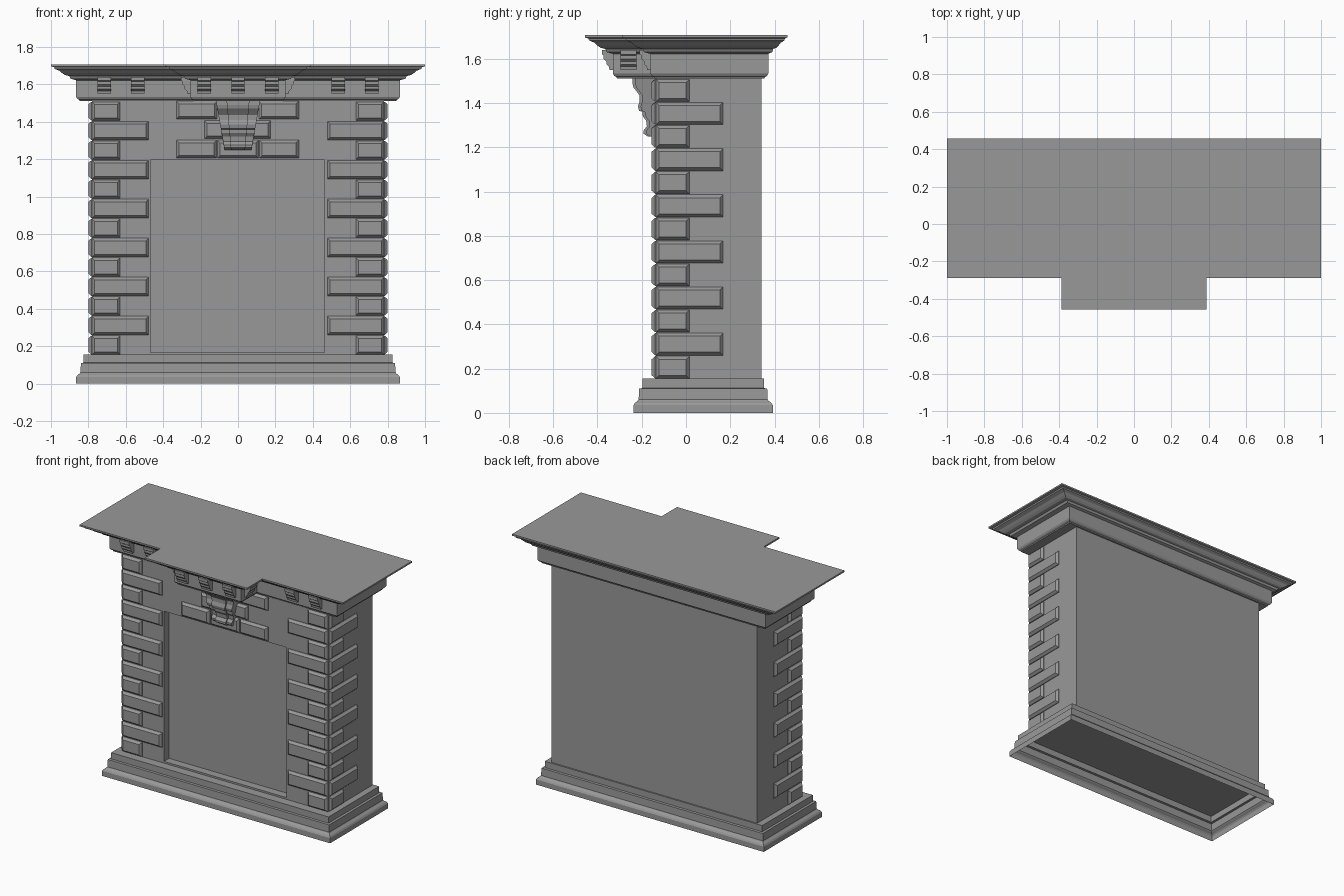
import bpy, bmesh

if "Cube" in bpy.data.objects:
    bpy.data.objects.remove(bpy.data.objects["Cube"])

# Dark grey stone
stone = bpy.data.materials.new("dark_stone")
stone.diffuse_color = (0.317, 0.317, 0.317, 1)
stone.use_nodes = True
stone.node_tree.nodes["Principled BSDF"].inputs["Base Color"].default_value = stone.diffuse_color

def loft(bm, rings, caps=(True, True)):
    """Skin a list of equal-length closed rings, optionally capping the ends."""
    vs = [[bm.verts.new(p) for p in r] for r in rings]
    n = len(vs[0])
    for a, b in zip(vs, vs[1:]):
        for i in range(n):
            j = (i + 1) % n
            bm.faces.new((a[i], a[j], b[j], b[i]))
    if caps[0]:
        bm.faces.new(vs[0][::-1])
    if caps[1]:
        bm.faces.new(vs[-1])

def finish(bm, name):
    bmesh.ops.recalc_face_normals(bm, faces=bm.faces)
    me = bpy.data.meshes.new(name)
    bm.to_mesh(me)
    bm.free()
    me.materials.append(stone)
    ob = bpy.data.objects.new(name, me)
    bpy.context.collection.objects.link(ob)
    return ob

def rect(hx, yf, yb, z):
    return [(-hx, yf, z), (hx, yf, z), (hx, yb, z), (-hx, yb, z)]

def tee(hx, yf, yb, px, py, z):
    return [(-hx, yf, z), (-px, yf, z), (-px, py, z), (px, py, z),
            (px, yf, z), (hx, yf, z), (hx, yb, z), (-hx, yb, z)]

def upright(x0, x1, z0, z1, y):
    return [(x0, y, z0), (x1, y, z0), (x1, y, z1), (x0, y, z1)]

BX, BF, BB = 0.78, -0.135, 0.342     # body half width, front and back

# Body with a shallow recessed fire opening
bm = bmesh.new()
loft(bm, [upright(-BX, BX, 0.155, 1.52, BB),
          upright(-BX, BX, 0.155, 1.52, BF),
          upright(-0.467, 0.463, 0.167, 1.197, BF),
          upright(-0.467, 0.463, 0.167, 1.197, BF + 0.055)])
finish(bm, "body")

# Stepped plinth: thin shell, open underneath
bm = bmesh.new()
prof = [(0.04, 0), (0.04, 0.035), (0.034, 0.045), (0.022, 0.054),
        (0.017, 0.06), (0.015, 0.11), (0, 0.112), (0, 0.155)]
loft(bm, [rect(0.825 + o, -0.197 - o, 0.352 + o, z) for o, z in prof], (False, True))
finish(bm, "plinth")

# Frieze with a projecting centre
bm = bmesh.new()
prof = [(-0.018, 1.51), (-0.016, 1.517), (-0.006, 1.523), (0, 1.533), (0, 1.63)]
loft(bm, [tee(0.865 + o, -0.16 - o, 0.372 + o, 0.255 + o, -0.33 - o, z)
          for o, z in prof])
finish(bm, "frieze")

# Moulded cornice and top shelf
bm = bmesh.new()
prof = [(0, 1.622), (0.03, 1.63), (0.038, 1.645), (0.06, 1.65), (0.075, 1.66),
        (0.09, 1.673), (0.115, 1.683), (0.118, 1.692), (0.135, 1.696), (0.135, 1.707)]
loft(bm, [tee(0.865 + o, -0.16 - o * 0.963, 0.37 + o * 0.65, 0.253 + o,
              -0.33 - o * 0.94, z) for o, z in prof])
finish(bm, "cornice")

# Surface mappings: (along, outward depth, height) to world
def on_front(y):
    return lambda a, d, z: (a, y - d, z)

def on_side(x, s):
    return lambda a, d, z: (s * (x + d), a, z)

# Chamfered quoin and lintel bricks
def brick(bm, f, a0, a1, z0, z1, t=0.02, b=0.014):
    def ring(i, d):
        return [f(a0 + i, d, z0 + i), f(a1 - i, d, z0 + i),
                f(a1 - i, d, z1 - i), f(a0 + i, d, z1 - i)]
    loft(bm, [ring(0, -0.01), ring(0, 0.004), ring(b, t)])

front = on_front(BF)
pitch = (1.51 - 0.155) / 13
for s, side in ((-1, "left"), (1, "right")):
    bm = bmesh.new()
    for r in range(13):
        z0 = 0.156 + r * pitch
        z1 = z0 + pitch - 0.004
        length = 0.302 if r % 2 else 0.15
        a, b = sorted((s * BX, s * (BX - length)))
        brick(bm, front, a, b, z0, z1)
        brick(bm, on_side(BX, s), BF, BF + length, z0, z1)
    finish(bm, side + "_quoins")

bm = bmesh.new()
for row, spans in enumerate([((-0.33, -0.115), (-0.11, 0.11), (0.115, 0.325)),
                             ((-0.18, 0.175),),
                             ((-0.33, -0.112), (0.112, 0.325))]):
    z0 = 0.155 + (row + 10) * pitch + 0.008
    for a, b in spans:
        brick(bm, front, a, b, z0, z0 + pitch - 0.008)
finish(bm, "lintel_bricks")

# Small stepped brackets under the cornice
DENTIL = [(-0.01, 1.55), (0.016, 1.55), (0.018, 1.565), (0.03, 1.575), (0.03, 1.588),
          (0.042, 1.6), (0.042, 1.615), (0.05, 1.62), (0.05, 1.64), (-0.01, 1.64)]

def dentil(bm, f, a):
    loft(bm, [[f(a + h, d, z) for d, z in DENTIL] for h in (-0.036, 0.036)])

bm = bmesh.new()
for x in (-0.715, -0.535, 0.535, 0.715):
    dentil(bm, on_front(-0.16), x)
for x in (-0.18, 0, 0.18):
    dentil(bm, on_front(-0.33), x)
for s in (-1, 1):
    dentil(bm, on_side(0.255, s), -0.26)
finish(bm, "brackets")

# Tapered scrolled keystone: wide back layer and narrow raised rib
SCROLL = [(0, 1.25), (0.028, 1.25), (0.045, 1.262), (0.045, 1.275), (0.03, 1.295),
          (0.033, 1.32), (0.048, 1.34), (0.05, 1.36), (0.065, 1.365), (0.07, 1.385),
          (0.062, 1.41), (0.063, 1.435), (0.078, 1.455), (0.09, 1.47), (0.095, 1.49),
          (0.095, 1.515), (0, 1.515)]
bm = bmesh.new()
for wide, extra in ((1, 0), (0.52, 0.012)):
    def ring(s):
        return [front(s * wide * (0.072 + (z - 1.25) * 0.175),
                      d + extra if d else d, z) for d, z in SCROLL]
    loft(bm, [ring(-1), ring(1)])
finish(bm, "keystone")
